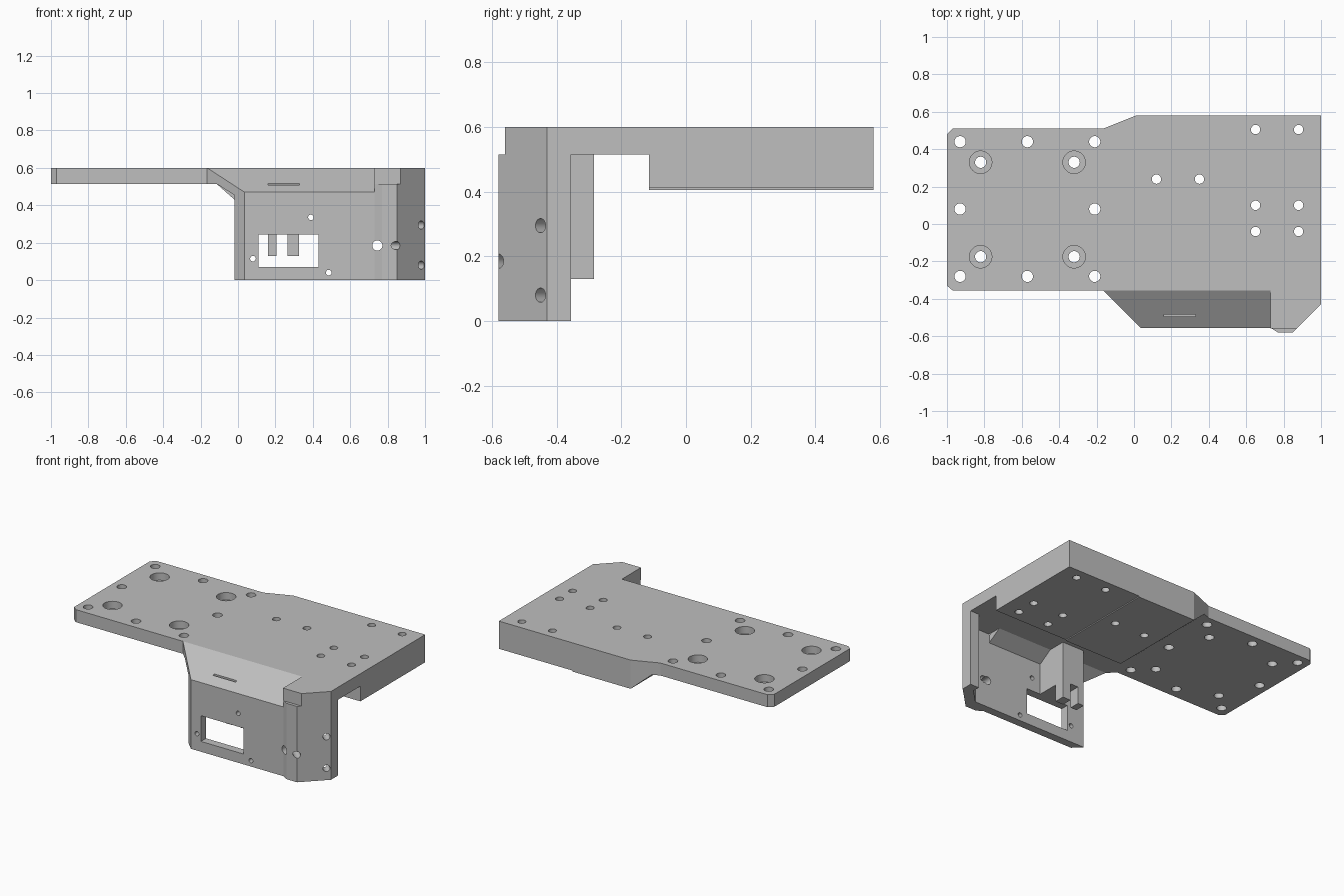
import bpy, bmesh, math
from mathutils import Vector, Matrix

cube = bpy.data.objects.get("Cube")
if cube:
    bpy.data.objects.remove(cube, do_unlink=True)

grey = bpy.data.materials.new("light_grey")
grey.use_nodes = True
grey.diffuse_color = (0.52, 0.52, 0.52, 1)
grey.node_tree.nodes["Principled BSDF"].inputs["Base Color"].default_value = (0.52, 0.52, 0.52, 1)

# Maps a profile point plus its extrusion distance to x, y, z
AXES = {"x": lambda a, b, d: (d, a, b),
        "y": lambda a, b, d: (a, d, b),
        "z": lambda a, b, d: (a, b, d)}


def finish(name, bm):
    bmesh.ops.recalc_face_normals(bm, faces=bm.faces)
    mesh = bpy.data.meshes.new(name)
    bm.to_mesh(mesh)
    bm.free()
    mesh.materials.append(grey)
    obj = bpy.data.objects.new(name, mesh)
    bpy.context.collection.objects.link(obj)
    return obj


def prism(name, profile, axis, lo, hi):
    bm = bmesh.new()
    base = [bm.verts.new(AXES[axis](a, b, lo)) for a, b in profile]
    face = bm.faces.new(base)
    out = bmesh.ops.extrude_face_region(bm, geom=[face])["geom"]
    move = Vector(AXES[axis](0, 0, hi - lo))
    bmesh.ops.translate(bm, vec=move, verts=[v for v in out if isinstance(v, bmesh.types.BMVert)])
    return finish(name, bm)


def box(name, x, y, z):
    return prism(name, [(x[0], y[0]), (x[1], y[0]), (x[1], y[1]), (x[0], y[1])], "z", *z)


def drills(name, centres, radius, depth, direction):
    bm = bmesh.new()
    turn = Vector(direction).to_track_quat("Z", "Y").to_matrix().to_4x4()
    for c in centres:
        bmesh.ops.create_cone(bm, cap_ends=True, segments=32, radius1=radius, radius2=radius,
                              depth=depth, matrix=Matrix.Translation(c) @ turn)
    return finish(name, bm)


def carve(obj, cutter, operation="DIFFERENCE", keep=False):
    mod = obj.modifiers.new("cut", "BOOLEAN")
    mod.object, mod.operation, mod.solver = cutter, operation, "EXACT"
    bpy.context.view_layer.update()
    graph = bpy.context.evaluated_depsgraph_get()
    mesh = bpy.data.meshes.new_from_object(obj.evaluated_get(graph))
    obj.modifiers.clear()
    obj.data = mesh
    if not keep:
        bpy.data.objects.remove(cutter, do_unlink=True)


# Top plate
plate = prism("top_plate", [(-1, 0.48), (-0.97, 0.51), (-0.165, 0.51), (0.01, 0.58), (1, 0.58),
                            (1, -0.43), (0.87, -0.56), (0.73, -0.56), (0.73, -0.355),
                            (-0.97, -0.355), (-1, -0.33)], "z", 0.515, 0.6)

# Thick rear block with ramped end and a shallow step underneath
block = prism("rear_block", [(-0.115, 0.515), (0.01, 0.405), (0.445, 0.405), (0.445, 0.412),
                             (1, 0.412), (1, 0.515)], "y", -0.115, 0.58)
carve(block, prism("trim", [(-0.34, 0.44), (0.185, 0.65), (1.2, 0.65), (1.2, -0.3), (-0.34, -0.3)],
                   "z", 0, 1), "INTERSECT")

# Front panel: sloped shoulder and upright wall, trimmed on the diagonal
panel = prism("front_panel", [(-0.355, 0.6), (-0.555, 0.47), (-0.555, 0), (-0.5, 0), (-0.5, 0.455),
                              (-0.405, 0.515), (-0.355, 0.515)], "x", -0.3, 0.73)
carve(panel, prism("trim", [(-0.265, -0.255), (0.235, -0.755), (1, -0.755), (1, -0.255)],
                   "z", -1, 1), "INTERSECT")

# Corner wall
corner = prism("corner_wall", [(0.73, -0.5), (0.73, -0.555), (0.77, -0.58), (0.85, -0.58), (1, -0.43),
                               (1, -0.355), (0.935, -0.355), (0.935, -0.405), (0.84, -0.5)],
               "z", 0, 0.515)

# Vertical bolt holes and counterbores
plate_holes = [(x, y, 0.5) for x in (-0.93, -0.57, -0.21) for y in (0.44, 0.08, -0.28)
               if (x, y) != (-0.57, 0.08)]
bores = [(x, y, 0.6) for x in (-0.82, -0.32) for y in (0.33, -0.175)]
carve(plate, drills("drill", plate_holes + bores, 0.03, 0.6, (0, 0, 1)))
carve(plate, drills("drill", bores, 0.06, 0.1, (0, 0, 1)))
block_holes = [(x, y, 0.5) for x in (0.65, 0.88) for y in (0.505, 0.1, -0.04)]
block_holes += [(0.12, 0.24, 0.5), (0.35, 0.24, 0.5)]
block_drill = drills("drill", block_holes, 0.025, 0.6, (0, 0, 1))
carve(plate, block_drill, keep=True)
carve(block, block_drill)

# Window, slot and screw holes in the front
carve(panel, box("cut", (0.11, 0.43), (-0.7, -0.45), (0.07, 0.245)))
carve(panel, box("cut", (0.16, 0.33), (-0.495, -0.485), (0.48, 0.6)))
carve(panel, drills("drill", [(0.08, -0.53, 0.115), (0.39, -0.53, 0.335), (0.485, -0.53, 0.04)],
                    0.015, 0.2, (0, 1, 0)))
port = drills("drill", [(0.745, -0.53, 0.185)], 0.027, 0.2, (0, 1, 0))
carve(panel, port, keep=True)
carve(corner, port)
carve(corner, drills("drill", [(0.84, -0.57, 0.185), (0.98, -0.45, 0.295), (0.98, -0.45, 0.08)],
                     0.022, 0.4, (1, -1, 0)))

# Bracket with two legs behind the window
prism("bracket", [(-0.5, 0.245), (-0.285, 0.245), (-0.285, 0.515), (-0.405, 0.515), (-0.5, 0.455)],
      "x", 0.16, 0.325)
box("bracket_leg_right", (0.16, 0.205), (-0.355, -0.285), (0.13, 0.245))
box("bracket_leg_left", (0.265, 0.325), (-0.355, -0.285), (0.13, 0.245))

# Smooth hole walls, sharp edges elsewhere
for obj in (plate, block, panel, corner):
    bpy.ops.object.select_all(action="DESELECT")
    obj.select_set(True)
    bpy.context.view_layer.objects.active = obj
    bpy.ops.object.shade_smooth_by_angle(angle=math.radians(20))
